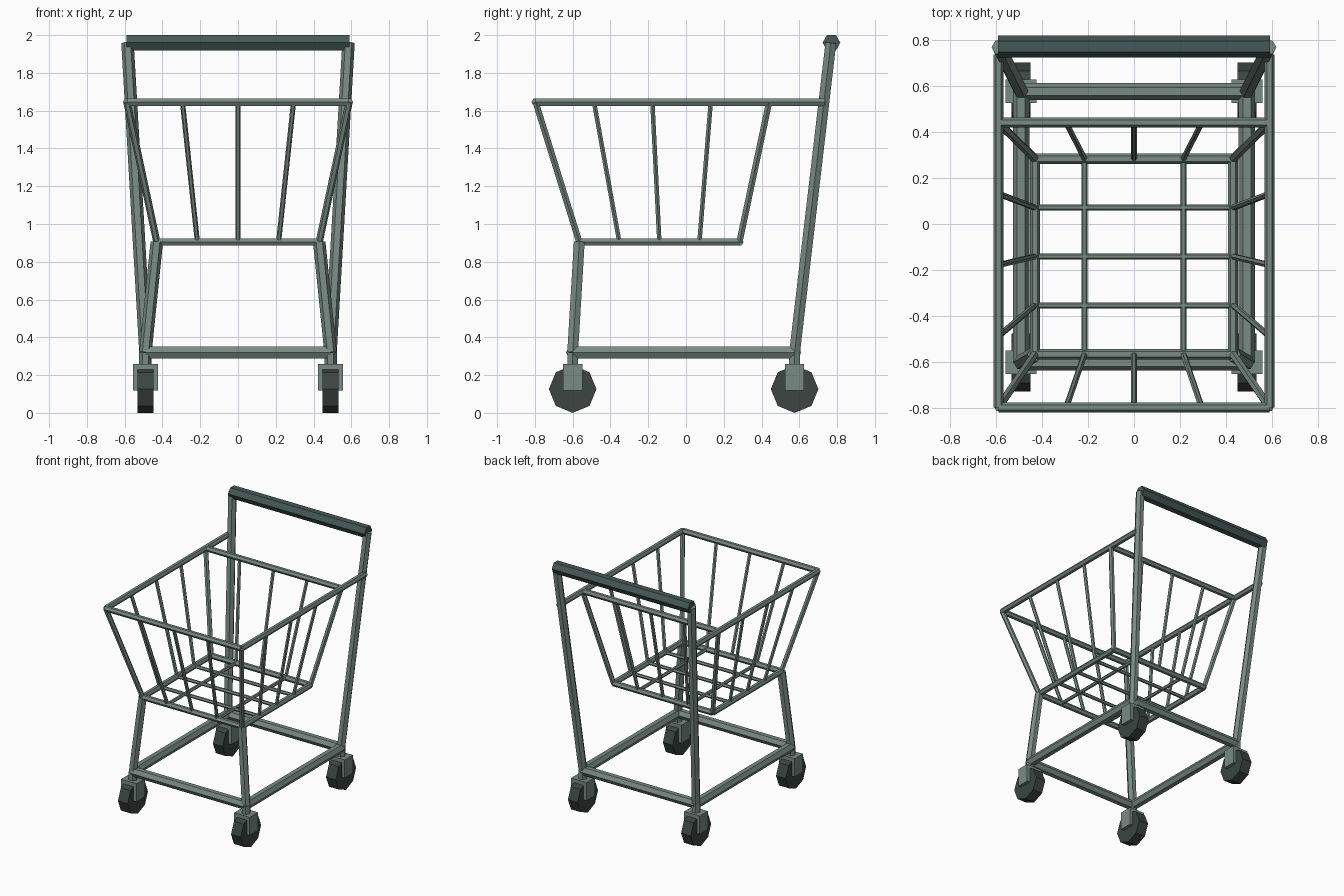
import bpy, bmesh, math
from mathutils import Vector

if "Cube" in bpy.data.objects:
    bpy.data.objects.remove(bpy.data.objects["Cube"])


def material(name, rgb):
    m = bpy.data.materials.new(name)
    m.diffuse_color = (*rgb, 1)
    m.use_nodes = True
    m.node_tree.nodes["Principled BSDF"].inputs["Base Color"].default_value = m.diffuse_color
    return m


METAL = material("metal", (0.19, 0.26, 0.23))
GRIP = material("grip", (0.06, 0.10, 0.095))
RUBBER = material("rubber", (0.045, 0.06, 0.055))


def make_object(name, bm, mat):
    bmesh.ops.recalc_face_normals(bm, faces=bm.faces)
    me = bpy.data.meshes.new(name)
    bm.to_mesh(me)
    bm.free()
    me.materials.append(mat)
    ob = bpy.data.objects.new(name, me)
    bpy.context.collection.objects.link(ob)
    return ob


def tube(bm, a, b, r, sides=6):
    """Closed prism from a to b, with a corner pointing sideways."""
    a, b = Vector(a), Vector(b)
    d = (b - a).normalized()
    ref = Vector((0, 1, 0)) if abs(d.x) > 0.9 else Vector((1, 0, 0))
    u = (ref - d * ref.dot(d)).normalized()
    v = d.cross(u)
    offs = [(u * math.cos(t) + v * math.sin(t)) * r
            for t in (2 * math.pi * i / sides for i in range(sides))]
    lo = [bm.verts.new(a + o) for o in offs]
    hi = [bm.verts.new(b + o) for o in offs]
    bm.faces.new(lo[::-1])
    bm.faces.new(hi)
    for i in range(sides):
        j = (i + 1) % sides
        bm.faces.new((lo[i], lo[j], hi[j], hi[i]))


def tubes(name, segments, r, mat=METAL):
    bm = bmesh.new()
    for a, b in segments:
        tube(bm, a, b, r)
    return make_object(name, bm, mat)


def lerp(a, b, t):
    return a + (b - a) * t


# Key dimensions
WX, WF, WR = 0.49, -0.60, 0.575                    # wheel positions
BX, BF, BR, BZ = 0.43, -0.565, 0.283, 0.905        # basket floor
TX, TF, TR, TZ = 0.588, -0.796, 0.44, 1.645        # basket rim
HX, HY, HZ = 0.585, 0.77, 1.96                     # handle
RAIL = 0.32

# Handle grip and rear poles
tubes("handle", [((-0.59, HY, HZ), (0.59, HY, HZ))], 0.047, GRIP)
tubes("rear_poles", [((s * WX, WR, RAIL), (s * HX, HY - 0.003, HZ)) for s in (-1, 1)], 0.033)

# Base frame
tubes("base_frame",
      [((-WX, y, RAIL), (WX, y, RAIL)) for y in (WF, WR)] +
      [((s * WX, WF, RAIL), (s * WX, WR, RAIL)) for s in (-1, 1)], 0.036)

# Front legs
tubes("front_legs", [((s * WX, WF, RAIL), (s * BX, BF, BZ)) for s in (-1, 1)], 0.033)

# Basket rim, with sides running back to the poles
tubes("basket_rim",
      [((-TX, y, TZ), (TX, y, TZ)) for y in (TF, TR)] +
      [((s * TX, TF, TZ), (s * TX, 0.735, TZ)) for s in (-1, 1)], 0.022)

# Basket floor border
tubes("basket_floor_frame",
      [((-BX, y, BZ), (BX, y, BZ)) for y in (BF, BR)] +
      [((s * BX, BF, BZ), (s * BX, BR, BZ)) for s in (-1, 1)], 0.022)

# Basket corner posts
tubes("basket_corners",
      [((s * BX, b, BZ), (s * TX, t, TZ))
       for s in (-1, 1) for b, t in ((BF, TF), (BR, TR))], 0.019)

# Thin wires of the basket walls
wires = []
for k in (0.25, 0.5, 0.75):
    for s in (-1, 1):
        wires.append(((s * BX, lerp(BF, BR, k), BZ), (s * TX, lerp(TF, TR, k), TZ)))
    for b, t in ((BF, TF), (BR, TR)):
        wires.append(((lerp(-BX, BX, k), b, BZ), (lerp(-TX, TX, k), t, TZ)))
tubes("basket_wall_wires", wires, 0.0135)

# Thin wires of the basket floor
tubes("basket_floor_wires",
      [((-BX, lerp(BF, BR, k), BZ), (BX, lerp(BF, BR, k), BZ)) for k in (0.25, 0.5, 0.75)] +
      [((s * BX / 2, BF, BZ), (s * BX / 2, BR, BZ)) for s in (-1, 1)], 0.0135)

# Casters: stem, fork block and octagonal wheel
for sx, side in ((-1, "left"), (1, "right")):
    for y, end in ((WF, "front"), (WR, "rear")):
        x = sx * WX
        tubes(f"{end}_{side}_stem", [((x, y, 0.2), (x, y, RAIL))], 0.033)
        bm = bmesh.new()
        bmesh.ops.create_cube(bm, size=1)
        bmesh.ops.scale(bm, vec=(0.134, 0.102, 0.142), verts=bm.verts)
        bmesh.ops.translate(bm, vec=(x, y, 0.189), verts=bm.verts)
        make_object(f"{end}_{side}_fork", bm, METAL)
        bm = bmesh.new()
        tube(bm, (x - 0.042, y, 0.126), (x + 0.042, y, 0.126), 0.126, 8)
        make_object(f"{end}_{side}_wheel", bm, RUBBER)
